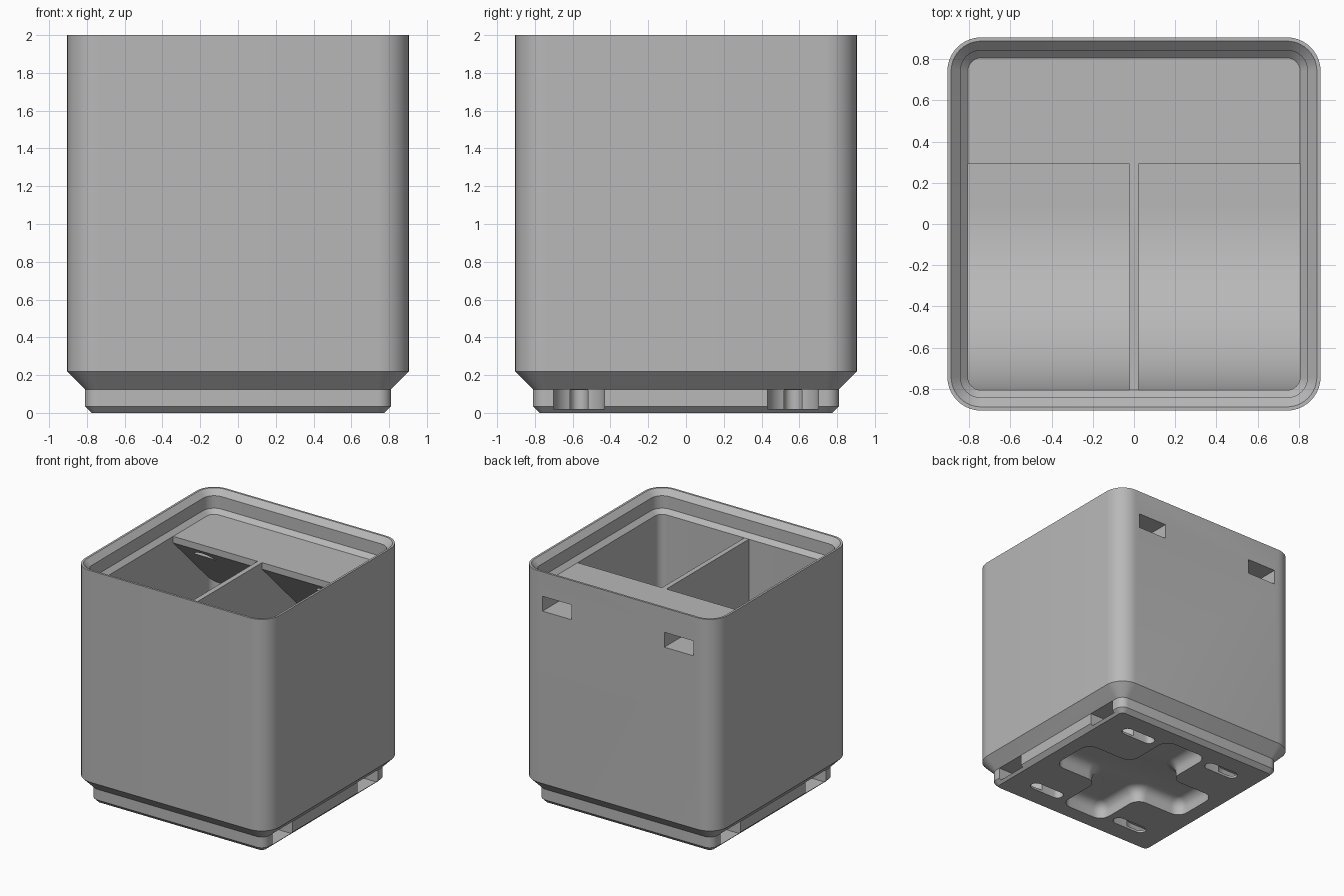
import bpy, bmesh, math
from math import pi, sin, cos

if "Cube" in bpy.data.objects:
    bpy.data.objects.remove(bpy.data.objects["Cube"], do_unlink=True)

GREY = (0.48, 0.48, 0.48, 1)
mat = bpy.data.materials.new("plain grey")
mat.use_nodes = True
mat.diffuse_color = GREY
mat.node_tree.nodes["Principled BSDF"].inputs["Base Color"].default_value = GREY

CORNER = 0.741    # centre of every corner arc
INNER = 0.806     # cavity half width
FLOOR = 0.28
SHELF = 1.815     # top of shelf and divider
MAGNET = 0.567    # pocket offset from the middle


def finish(name, bm):
    bmesh.ops.recalc_face_normals(bm, faces=bm.faces)
    mesh = bpy.data.meshes.new(name)
    bm.to_mesh(mesh)
    bm.free()
    ob = bpy.data.objects.new(name, mesh)
    bpy.context.collection.objects.link(ob)
    mesh.materials.append(mat)
    return ob


def arc(cx, cy, r, start, end, n):
    return [(cx + r * cos(start + (end - start) * i / n),
             cy + r * sin(start + (end - start) * i / n)) for i in range(n + 1)]


def add_prism(bm, pts, lo, hi, axis="z"):
    """Extrude a 2D outline along z, or a (y, z) outline along x."""
    place = (lambda p, w: (p[0], p[1], w)) if axis == "z" else (lambda p, w: (w, p[0], p[1]))
    a = [bm.verts.new(place(p, lo)) for p in pts]
    b = [bm.verts.new(place(p, hi)) for p in pts]
    n = len(pts)
    bm.faces.new(a)
    top = bm.faces.new(b)
    for i in range(n):
        bm.faces.new((a[i], a[(i + 1) % n], b[(i + 1) % n], b[i]))
    return top


def prism(name, pts, lo, hi, axis="z"):
    bm = bmesh.new()
    add_prism(bm, pts, lo, hi, axis)
    return finish(name, bm)


def activate(ob):
    bpy.ops.object.select_all(action="DESELECT")
    ob.select_set(True)
    bpy.context.view_layer.objects.active = ob


def cut(ob, cutter):
    activate(ob)
    mod = ob.modifiers.new("cut", "BOOLEAN")
    mod.operation = "DIFFERENCE"
    mod.solver = "EXACT"
    mod.object = cutter
    bpy.ops.object.modifier_apply(modifier=mod.name)


# Bin body: rounded square rings lofted up the outside and down the inside
profile = [(0.776, 0), (0.811, 0.035), (0.811, 0.125), (0.905, 0.22), (0.905, 2),
           (0.887, 2), (0.842, 1.955), (0.842, 1.85), (INNER, SHELF), (INNER, FLOOR)]
bm = bmesh.new()
rings = []
for half, z in profile:
    ring = []
    for q, (sx, sy) in enumerate([(1, 1), (-1, 1), (-1, -1), (1, -1)]):
        ring += arc(sx * CORNER, sy * CORNER, half - CORNER, q * pi / 2, (q + 1) * pi / 2, 10)
    rings.append([bm.verts.new((x, y, z)) for x, y in ring])
for lower, upper in zip(rings, rings[1:]):
    for i in range(len(lower)):
        j = (i + 1) % len(lower)
        bm.faces.new((lower[i], lower[j], upper[j], upper[i]))
bm.faces.new(rings[0])
bm.faces.new(rings[-1])
body = finish("bin_body", bm)

# Label shelf with sloped underside
shelf = prism("label_shelf", [(0.29, SHELF), (0.82, SHELF), (0.82, 1.23), (0.29, 1.76)],
              -0.82, 0.82, "x")

# Centre divider
divider = prism("divider", [(-0.82, 0.25), (0.82, 0.25), (0.82, 1.26), (0.3, 1.78),
                            (0.3, SHELF), (-0.82, SHELF)], -0.021, 0.021, "x")

# Curved front scoop
R = 0.885
scoop = prism("front_scoop", arc(R - INNER, FLOOR + R, R, pi, 1.5 * pi, 32)
              + [(R - INNER, 0.25), (-0.82, 0.25), (-0.82, FLOOR + R)], -0.82, 0.82, "x")

# Cutters: side magnet pockets, finger slots below them, back tunnels
pockets, slots, tunnels = bmesh.new(), bmesh.new(), bmesh.new()
P = 0.135
for sx in (-1, 1):
    for sy in (-1, 1):
        outline = arc(MAGNET, sy * MAGNET, P, pi / 2, 1.5 * pi, 16)
        outline += [(1, sy * MAGNET - P), (1, sy * MAGNET + P)]
        add_prism(pockets, [(sx * x, y) for x, y in outline], 0.02, 0.125)
        outline = (arc(0.32, sy * MAGNET, 0.047, pi / 2, 1.5 * pi, 8)
                   + arc(0.54, sy * MAGNET, 0.047, -pi / 2, pi / 2, 8))
        add_prism(slots, [(sx * x, y) for x, y in outline], -0.1, 0.122)
    outline = arc(sx * MAGNET, 0.33 + P, P, pi, 2 * pi, 16)
    outline += [(sx * MAGNET + P, 1), (sx * MAGNET - P, 1)]
    add_prism(tunnels, outline, 1.67, 1.795)

# Cutter: soft cross recess under the base
cross = bmesh.new()
W, L = 0.21, 0.65
quarter = [(L, -W), (L, W), (W, W)]
outline = []
for k in range(4):
    c, s = round(cos(k * pi / 2)), round(sin(k * pi / 2))
    outline += [(x * c - y * s, x * s + y * c) for x, y in quarter]
add_prism(cross, outline, -0.1, 0.13)
upright = [e for e in cross.edges if abs(e.verts[0].co.z - e.verts[1].co.z) > 0.1]
bmesh.ops.bevel(cross, geom=upright, offset=0.09, segments=6, profile=0.5, affect="EDGES")
rim = [e for e in cross.edges if min(v.co.z for v in e.verts) > 0.1]
bmesh.ops.bevel(cross, geom=rim, offset=0.08, segments=6, profile=0.5, affect="EDGES")

cutters = [finish("pocket_cutter", pockets), finish("slot_cutter", slots),
           finish("cross_cutter", cross), finish("tunnel_cutter", tunnels)]
for cutter in cutters:
    cutter.hide_render = True
    cut(body, cutter)
cut(shelf, cutters[-1])
for cutter in cutters:
    bpy.data.objects.remove(cutter, do_unlink=True)

# Smooth the curves and keep the hard edges
for ob in (body, shelf, divider, scoop):
    activate(ob)
    bpy.ops.object.shade_smooth_by_angle(angle=math.radians(30))
